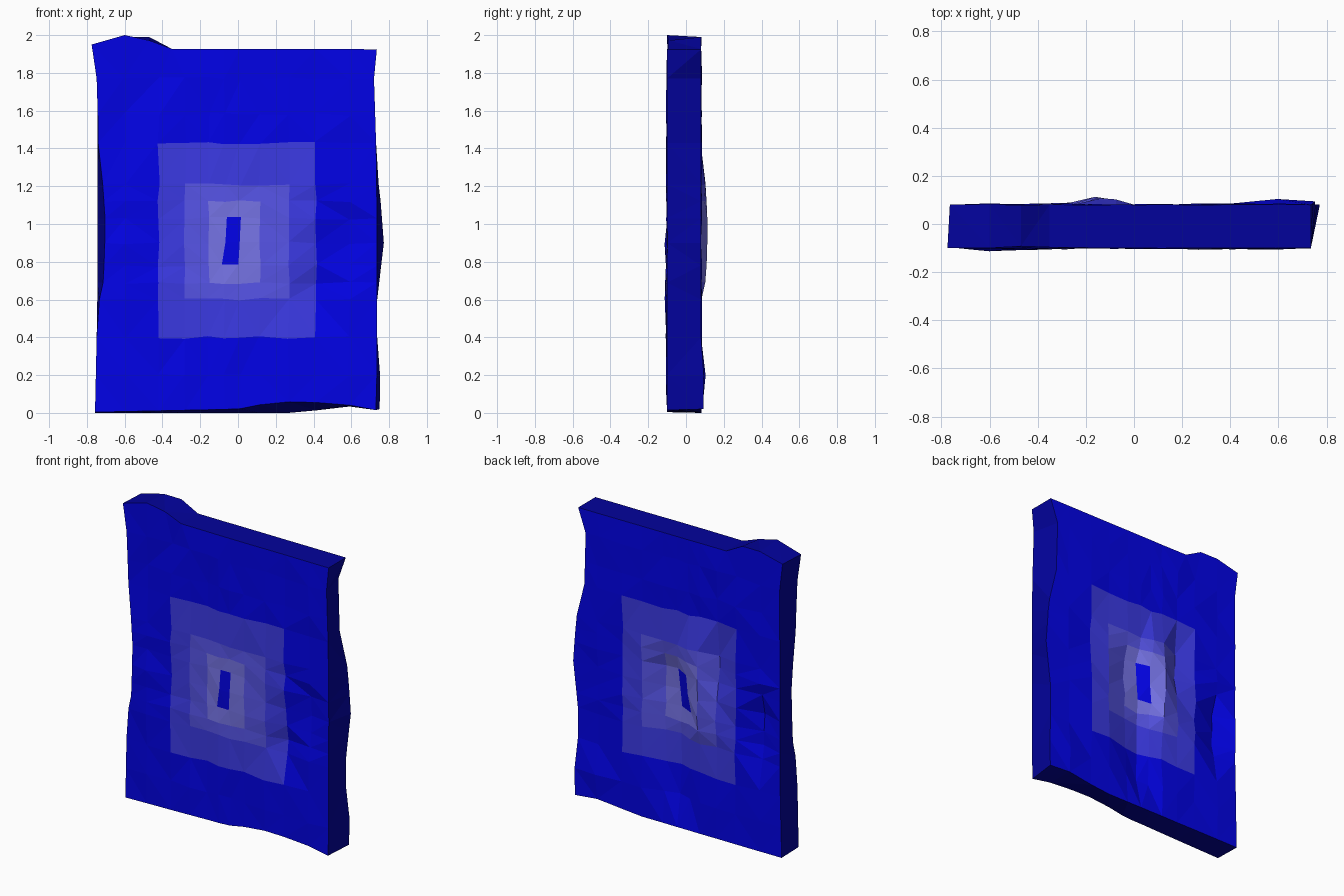
import bpy, bmesh, random
from mathutils import Vector
from mathutils.geometry import intersect_point_line

if "Cube" in bpy.data.objects:
    bpy.data.objects.remove(bpy.data.objects["Cube"])

random.seed(4)

# Flat colours: blue border and centre, paler bands towards the middle, dark side wall
COLOURS = [("deep_blue", (0.0008, 0.0008, 0.82)), ("soft_blue", (0.044, 0.042, 0.78)),
           ("pale_blue", (0.095, 0.090, 0.81)), ("lightest_blue", (0.190, 0.182, 0.83)),
           ("dark_blue", (0.0008, 0.0008, 0.33))]
WALL = 4

# Grid lines; band edges coincide with them
COLS = [-0.75, -0.60, -0.42, -0.28, -0.157, -0.07, 0.01, 0.115, 0.268, 0.412, 0.59, 0.75]
ROWS = [0, 0.2, 0.40, 0.60, 0.69, 0.78, 0.90, 1.03, 1.12, 1.21, 1.43, 1.58, 1.77, 1.93]
NC, NR = len(COLS), len(ROWS)

# Wobbly borders: (position along the side, edge coordinate), front and back
LEFT = {-1: [(0, -0.757), (0.55, -0.745), (0.7, -0.712), (1.0, -0.702), (1.2, -0.715), (1.4, -0.74),
             (1.75, -0.745), (1.93, -0.775)],
        1: [(0, -0.757), (0.55, -0.745), (1.4, -0.745), (1.75, -0.74), (1.93, -0.765)]}
RIGHT = {-1: [(0, 0.73), (0.2, 0.735), (1.1, 0.735), (1.4, 0.732), (1.77, 0.72), (1.93, 0.735)],
         1: [(0, 0.75), (0.2, 0.752), (0.4, 0.737), (0.6, 0.737), (0.9, 0.772), (1.12, 0.755),
             (1.25, 0.74), (1.43, 0.69), (1.77, 0.68), (1.93, 0.735)]}
TOP = {-1: [(-0.75, 1.95), (-0.6, 2.0), (-0.42, 1.972), (-0.28, 1.927), (0.75, 1.925)],
       1: [(-0.75, 1.95), (-0.6, 1.99), (-0.42, 1.99), (-0.28, 1.927), (0.75, 1.925)]}
BOTTOM = {-1: [(-0.75, 0.004), (0, 0.02), (0.2, 0.06), (0.42, 0.055), (0.6, 0.04), (0.75, 0.015)],
          1: [(-0.75, 0.0), (0.3, 0.0), (0.6, 0.035), (0.75, 0.02)]}
# Creases along a line, as x1, z1, x2, z2, radius, depth (negative depth is a bump)
CREASES = {-1: [(0.40, 0.62, 0.60, 0.95, 0.17, 0.040), (-0.7, 1.4, -0.4, 1.85, 0.2, 0.012),
                (0.25, 0.15, 0.35, 0.2, 0.25, -0.011), (-0.6, 0.85, -0.5, 0.3, 0.2, -0.011)],
           1: [(0.07, 1.0, 0.02, 0.25, 0.17, 0.055), (-0.12, 1.2, -0.2, 0.7, 0.11, -0.038),
               (-0.29, 1.35, -0.29, 1.0, 0.11, 0.030), (-0.6, 0.95, -0.58, 0.65, 0.14, 0.050),
               (0.59, 0.15, 0.75, 0.1, 0.2, -0.028)]}


def lerp(table, t):
    for (a, va), (b, vb) in zip(table, table[1:]):
        if t <= b:
            return va + (vb - va) * (t - a) / (b - a)
    return table[-1][1]


def crease_offset(x, z, s):
    total = 0
    for x1, z1, x2, z2, r, depth in CREASES[s]:
        p, a, b = Vector((x, z, 0)), Vector((x1, z1, 0)), Vector((x2, z2, 0))
        t = min(1, max(0, intersect_point_line(p, a, b)[1]))
        total += depth * max(0, 1 - (p - a.lerp(b, t)).length / r)
    return total


def point(i, j, s):
    """Grid corner on the front (s=-1) or back (s=1) sheet."""
    x, z = COLS[i], ROWS[j]
    edge = i in (0, NC - 1) or j in (0, NR - 1)
    inner = 3 <= i <= 8 and 3 <= j <= 9
    px, pz = x, z
    if i == 0:
        px = lerp(LEFT[s], z)
    elif i == NC - 1:
        px = lerp(RIGHT[s], z)
    elif i in (5, 6) and 4 < j < 8:
        px += 0.08 * (z - 0.9)                            # slanted centre
    if j == 0:
        pz = lerp(BOTTOM[s], x)
    elif j == NR - 1:
        pz = lerp(TOP[s], x)
        px += {2: -0.05, 3: -0.07}.get(i, 0)
    if not edge:
        px += random.uniform(-0.006, 0.006)
        pz += random.uniform(-0.008, 0.008)
    y = 0.08 if s > 0 else 0.1
    wobble = 0.001 if edge else 0.003 if inner else 0.006
    y += random.uniform(-wobble, wobble) - crease_offset(x, z, s)
    return (px, s * min(y, 0.115), pz)


def band(i, j):
    """Colour index of a grid cell, from nested rectangles."""
    for m, i0, i1, j0, j1 in ((0, 5, 5, 5, 6), (3, 4, 6, 4, 7), (2, 3, 7, 3, 8), (1, 2, 8, 2, 9)):
        if i0 <= i <= i1 and j0 <= j <= j1:
            return m
    return 0


# Slab: crumpled front and back sheets joined by a side wall
bm = bmesh.new()
grid = {s: [[bm.verts.new(point(i, j, s)) for j in range(NR)] for i in range(NC)] for s in (-1, 1)}
for s, g in grid.items():
    for i in range(NC - 1):
        for j in range(NR - 1):
            q = [g[i][j], g[i + 1][j], g[i + 1][j + 1], g[i][j + 1]]
            f = bm.faces.new(q if s < 0 else q[::-1])
            f.material_index = band(i, j)
rim = ([(i, 0) for i in range(NC)] + [(NC - 1, j) for j in range(1, NR)]
       + [(i, NR - 1) for i in range(NC - 2, -1, -1)] + [(0, j) for j in range(NR - 2, 0, -1)])
for (a, b), (c, d) in zip(rim, rim[1:] + rim[:1]):
    f = bm.faces.new([grid[-1][c][d], grid[-1][a][b], grid[1][a][b], grid[1][c][d]])
    f.material_index = WALL
bmesh.ops.triangulate(bm, faces=bm.faces[:])
bmesh.ops.recalc_face_normals(bm, faces=bm.faces[:])

mesh = bpy.data.meshes.new("crumpled_panel")
bm.to_mesh(mesh)
bm.free()
for name, rgb in COLOURS:
    mat = bpy.data.materials.new(name)
    mat.diffuse_color = (*rgb, 1)
    mat.use_nodes = True
    mat.node_tree.nodes["Principled BSDF"].inputs["Base Color"].default_value = mat.diffuse_color
    mesh.materials.append(mat)
panel = bpy.data.objects.new("crumpled_panel", mesh)
bpy.context.collection.objects.link(panel)
